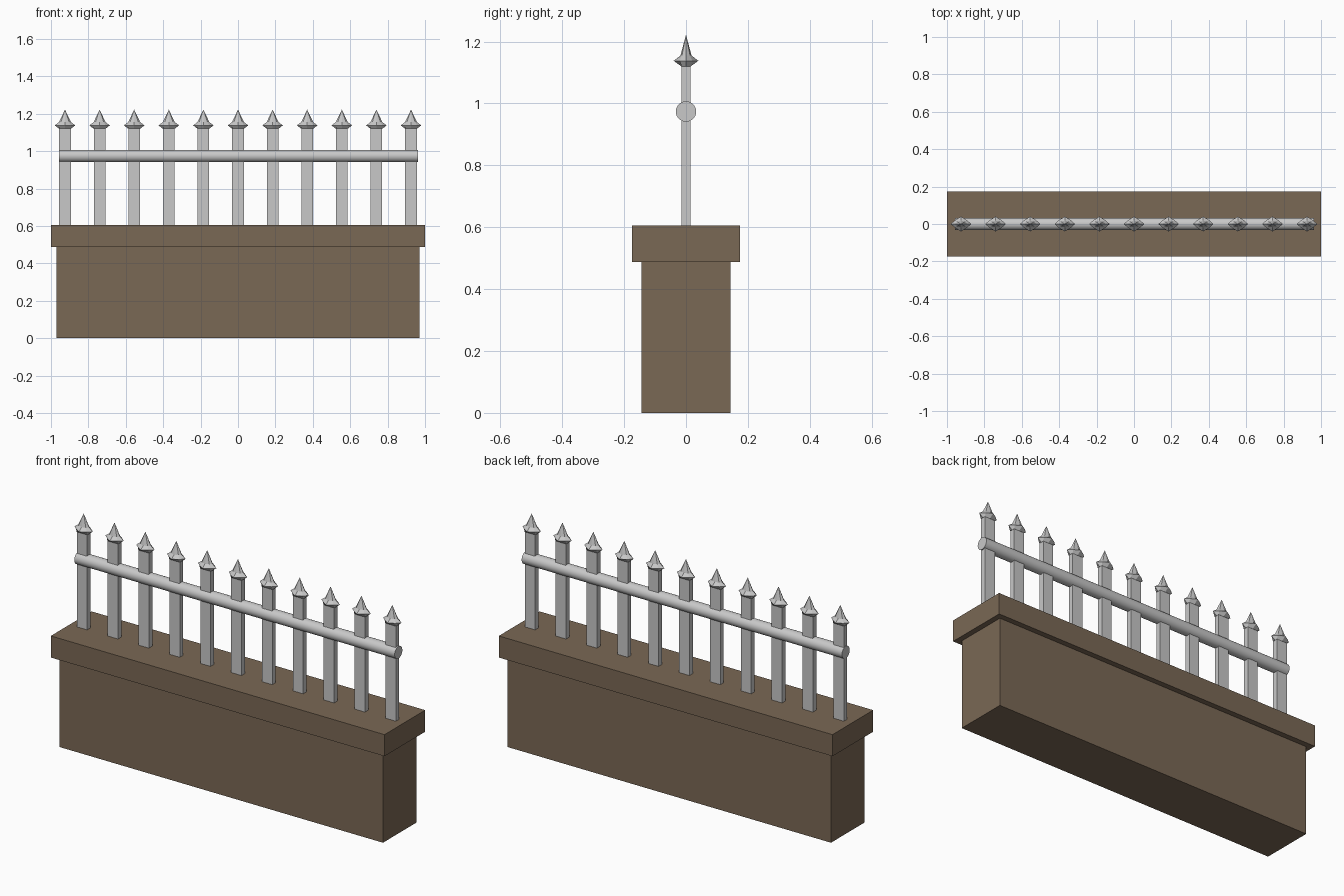
import bpy, bmesh, math

if "Cube" in bpy.data.objects:
    bpy.data.objects.remove(bpy.data.objects["Cube"])


def material(name, rgb):
    m = bpy.data.materials.new(name)
    m.diffuse_color = (*rgb, 1)
    m.use_nodes = True
    m.node_tree.nodes["Principled BSDF"].inputs["Base Color"].default_value = m.diffuse_color
    return m


STONE = material("brown_stone", (0.195, 0.138, 0.09))
METAL = material("light_grey_metal", (0.58, 0.58, 0.58))


def box(name, size, z0, mat, x=0):
    bpy.ops.mesh.primitive_cube_add(size=1, location=(x, 0, z0 + size[2] / 2))
    ob = bpy.context.object
    ob.name = name
    ob.scale = size
    bpy.ops.object.transform_apply(location=False, rotation=False)
    ob.data.materials.append(mat)
    return ob


# Wall and its overhanging cap
box("wall", (1.94, 0.288, 0.488), 0, STONE)
box("wall_cap", (2.0, 0.348, 0.117), 0.488, STONE)

# Horizontal round rail
bpy.ops.mesh.primitive_cylinder_add(vertices=32, radius=0.033, depth=1.92,
                                    location=(0.002, 0, 0.974),
                                    rotation=(0, math.pi / 2, 0))
rail = bpy.context.object
rail.name = "rail"
rail.data.materials.append(METAL)
bpy.ops.object.shade_smooth_by_angle(angle=math.radians(40))


# Flared spear tip: rings of eight points alternating axis and corner points
def finial_mesh():
    bm = bmesh.new()

    def ring(ax, ay, cx, cy, z):
        pts = [(ax, 0), (cx, cy), (0, ay), (-cx, cy),
               (-ax, 0), (-cx, -cy), (0, -ay), (cx, -cy)]
        return [bm.verts.new((x, y, z)) for x, y in pts]

    rings = [ring(0.032, 0.015, 0.032, 0.015, 1.12),   # post top
             ring(0.055, 0.040, 0.032, 0.020, 1.138),  # flared points
             ring(0.032, 0.018, 0.022, 0.013, 1.155)]  # base of spike
    apex = bm.verts.new((0, 0, 1.222))
    for low, high in zip(rings, rings[1:]):
        for i in range(8):
            j = (i + 1) % 8
            bm.faces.new((low[i], low[j], high[j], high[i]))
    for i in range(8):
        bm.faces.new((rings[-1][i], rings[-1][(i + 1) % 8], apex))
    bm.faces.new(rings[0][::-1])
    bmesh.ops.recalc_face_normals(bm, faces=bm.faces)
    me = bpy.data.meshes.new("finial")
    bm.to_mesh(me)
    bm.free()
    me.materials.append(METAL)
    return me


# Row of flat posts, each with a spear tip
tip = finial_mesh()
for i in range(11):
    x = -0.925 + 0.185 * i
    box(f"post_{i + 1}", (0.062, 0.029, 0.525), 0.6, METAL, x)
    ob = bpy.data.objects.new(f"finial_{i + 1}", tip)
    ob.location.x = x
    bpy.context.collection.objects.link(ob)
